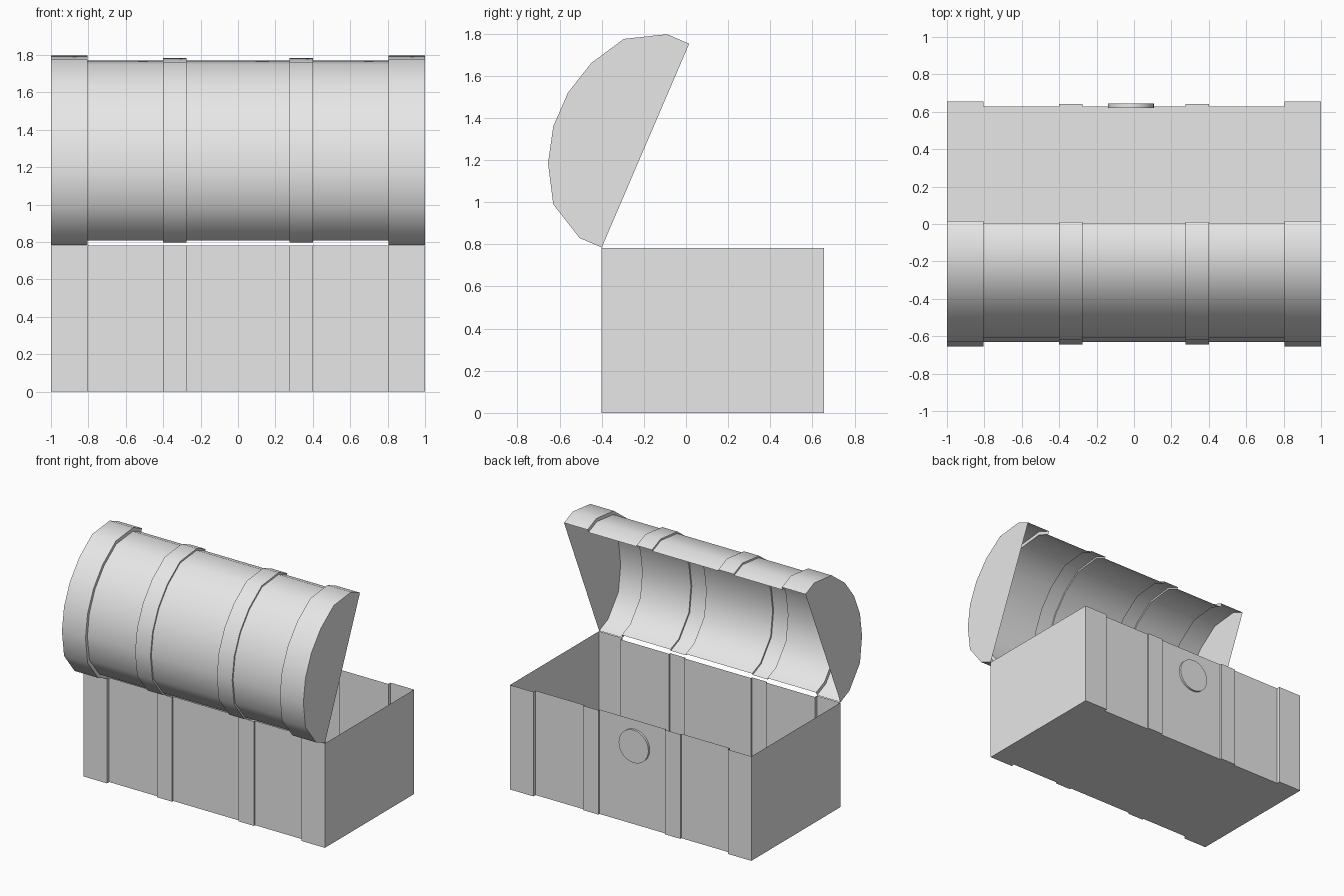
import bpy, bmesh, math
from mathutils import Matrix

cube = bpy.data.objects.get("Cube")
if cube:
    bpy.data.objects.remove(cube)

GREY = (0.8, 0.8, 0.8, 1.0)
mat = bpy.data.materials.new("plain grey")
mat.use_nodes = True
mat.diffuse_color = GREY
mat.node_tree.nodes["Principled BSDF"].inputs["Base Color"].default_value = GREY

# Stations along the chest: (x, inset of the skin in from the end bands)
PANEL, STRAP = 0.026, 0.013
half = [(0.275, PANEL), (0.275, STRAP), (0.402, STRAP), (0.402, PANEL),
        (0.805, PANEL), (0.805, 0.0), (1.0, 0.0)]
stations = [(-x, d) for x, d in reversed(half)] + half


def finish(name, bm, smooth_angle=None):
    bmesh.ops.recalc_face_normals(bm, faces=bm.faces)
    mesh = bpy.data.meshes.new(name)
    bm.to_mesh(mesh)
    bm.free()
    mesh.materials.append(mat)
    obj = bpy.data.objects.new(name, mesh)
    bpy.context.collection.objects.link(obj)
    if smooth_angle:
        bpy.ops.object.select_all(action='DESELECT')
        obj.select_set(True)
        bpy.context.view_layer.objects.active = obj
        bpy.ops.object.shade_smooth_by_angle(angle=math.radians(smooth_angle))
    return obj


def loft_shell(name, section, smooth_angle=None):
    """Thin open shell through the stations, with flat end walls."""
    bm = bmesh.new()
    rows = [[bm.verts.new((x, y, z)) for y, z in section(d)] for x, d in stations]
    for a, b in zip(rows, rows[1:]):
        for i in range(len(a) - 1):
            if (a[i].co - b[i].co).length + (a[i + 1].co - b[i + 1].co).length > 1e-5:
                bm.faces.new((a[i], a[i + 1], b[i + 1], b[i]))
    bm.faces.new(rows[0])
    bm.faces.new(rows[-1])
    return finish(name, bm, smooth_angle)


# Open box
BACK, FRONT, RIM = -0.4, 0.655, 0.782


def box_section(d):
    return [(BACK + d, RIM), (BACK + d, 0), (FRONT - d, 0), (FRONT - d, RIM)]


loft_shell("chest_box", box_section)

# Raised lid: faceted arc shrunk toward the middle of its opening
arc = [(-0.4, 0.785), (-0.505, 0.83), (-0.63, 0.99), (-0.655, 1.185), (-0.63, 1.36),
       (-0.56, 1.52), (-0.45, 1.66), (-0.295, 1.775), (-0.09, 1.797), (0.015, 1.752)]
cy = (arc[0][0] + arc[-1][0]) / 2
cz = (arc[0][1] + arc[-1][1]) / 2


def lid_section(d):
    s = 1 - d / 0.525
    return [(cy + (y - cy) * s, cz + (z - cz) * s) for y, z in arc]


loft_shell("chest_lid", lid_section, 40)

# Round lock plate
bm = bmesh.new()
place = Matrix.Translation((-0.017, FRONT - PANEL + 0.004, 0.59)) @ Matrix.Rotation(math.pi / 2, 4, 'X')
bmesh.ops.create_cone(bm, cap_ends=True, segments=32, radius1=0.123, radius2=0.123,
                      depth=0.024, matrix=place)
finish("lock_plate", bm, 30)
